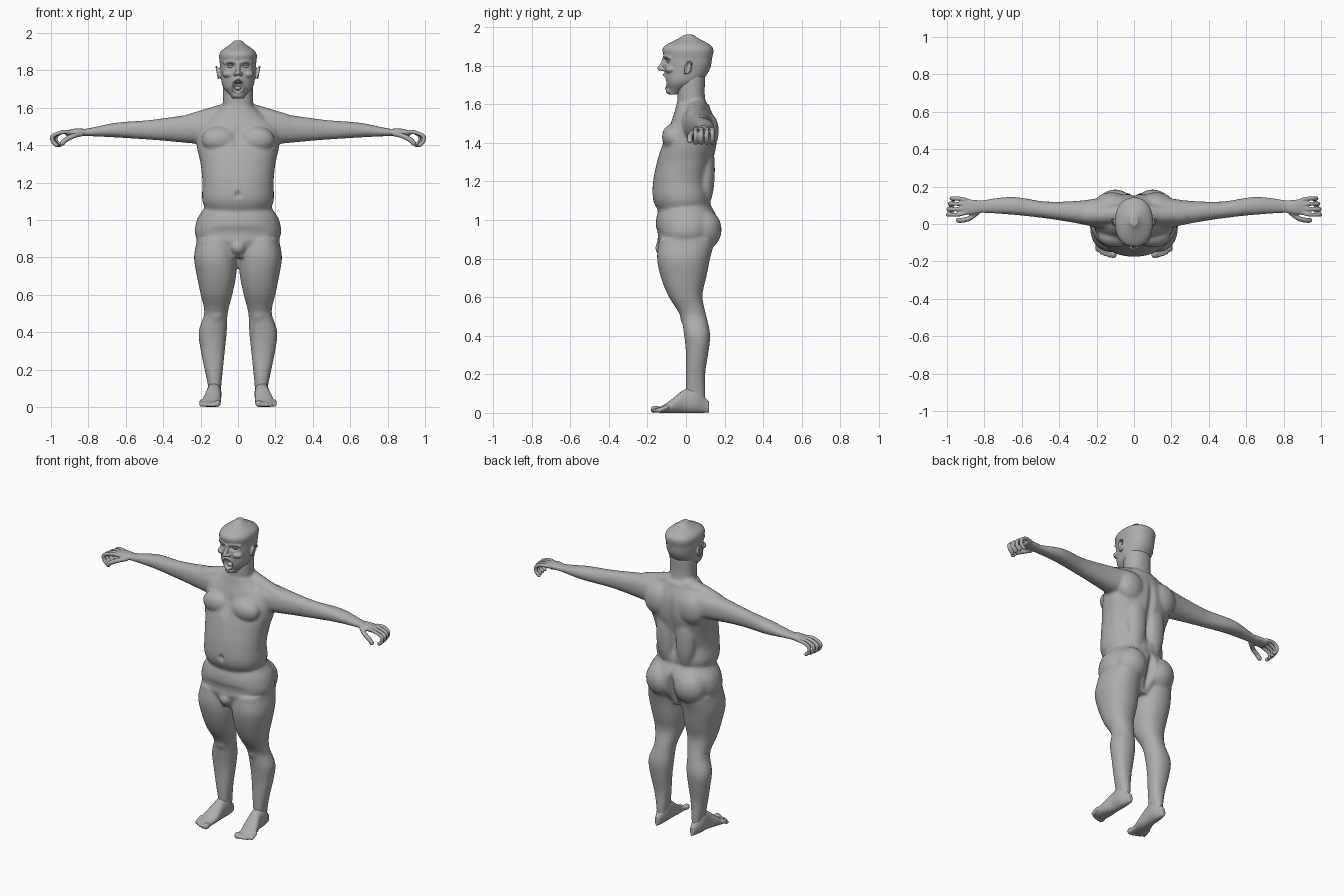
import bpy, bmesh, math
from mathutils import Vector, Matrix

if "Cube" in bpy.data.objects:
    bpy.data.objects.remove(bpy.data.objects["Cube"])

grey = bpy.data.materials.new("plain grey")
grey.use_nodes = True
shade = 0.42
grey.diffuse_color = (shade, shade, shade, 1)
grey.node_tree.nodes["Principled BSDF"].inputs["Base Color"].default_value = grey.diffuse_color

# Unit ball that all rounded parts reuse
bm = bmesh.new()
bmesh.ops.create_icosphere(bm, subdivisions=3, radius=1)
ball = bpy.data.meshes.new("unit_ball")
bm.to_mesh(ball)
bm.free()


def sample(values, t):
    """Smooth curve through evenly spaced numbers or vectors, t from start to end."""
    last = len(values) - 1
    i = min(int(t * last), max(last - 1, 0))
    u = t * last - i
    a, b, c, d = (values[min(max(k, 0), last)] for k in range(i - 1, i + 3))
    bend = (a * 2 - b * 5 + c * 4 - d) + ((b - c) * 3 + d - a) * u
    return b + (c - a + bend * u) * (u / 2)


def loft(bm, axis, start, end, low_a, high_a, low_b, high_b, rings=32, sides=40, squareness=0.9):
    """Skin rounded sections along an axis between profiles of its two cross directions."""
    first, second = [i for i in range(3) if i != axis]
    loops = []
    for n in range(rings + 1):
        t = n / rings
        a0, a1, b0, b1 = (sample(p, t) for p in (low_a, high_a, low_b, high_b))
        loop = []
        for k in range(sides):
            angle = math.tau * k / sides
            c, s = math.cos(angle), math.sin(angle)
            co = Vector()
            co[axis] = start + (end - start) * t
            co[first] = (a0 + a1 + (a1 - a0) * math.copysign(abs(c) ** squareness, c)) / 2
            co[second] = (b0 + b1 + (b1 - b0) * math.copysign(abs(s) ** squareness, s)) / 2
            loop.append(bm.verts.new(co))
        loops.append(loop)
    for lower, upper in zip(loops, loops[1:]):
        for k in range(sides):
            bm.faces.new((lower[k - 1], lower[k], upper[k], upper[k - 1]))
    bm.faces.new(loops[0])
    bm.faces.new(loops[-1])


def upright(bm, bottom, top, half_width, front, back):
    """Symmetric loft along z."""
    loft(bm, 2, bottom, top, [-w for w in half_width], half_width, front, back)


def blob(bm, centre, radii):
    mesh = ball.copy()
    mesh.transform(Matrix.Translation(centre) @ Matrix.Diagonal((*radii, 1)))
    bm.from_mesh(mesh)
    bpy.data.meshes.remove(mesh)


def chain(bm, radius, points, beads=14):
    """Rounded digit or ridge along a smooth path."""
    path = [Vector(p) for p in points]
    for k in range(beads + 1):
        blob(bm, sample(path, k / beads), (radius, radius, radius))


def mirror_all(bm):
    copy = bmesh.ops.duplicate(bm, geom=bm.verts[:] + bm.edges[:] + bm.faces[:])["geom"]
    for item in copy:
        if isinstance(item, bmesh.types.BMVert):
            item.co.x *= -1


def make_object(name, bm):
    bmesh.ops.recalc_face_normals(bm, faces=bm.faces)
    mesh = bpy.data.meshes.new(name)
    bm.to_mesh(mesh)
    bm.free()
    mesh.materials.append(grey)
    mesh.shade_smooth()
    ob = bpy.data.objects.new(name, mesh)
    bpy.context.collection.objects.link(ob)
    return ob


def fuse(ob, voxel, dents=()):
    """Fuse the parts into one skin, press in mirrored dents along y, then soften."""
    remesh = ob.modifiers.new("fuse", "REMESH")
    remesh.mode, remesh.voxel_size = "VOXEL", voxel
    bpy.context.view_layer.update()
    evaluated = ob.evaluated_get(bpy.context.evaluated_depsgraph_get())
    mesh = bpy.data.meshes.new_from_object(evaluated)
    ob.modifiers.clear()
    ob.data = mesh
    for centre, radii, push in dents:
        for v in mesh.vertices:
            point = (abs(v.co.x), v.co.y, v.co.z)
            q = sum(((p - c) / r) ** 2 for p, c, r in zip(point, centre, radii))
            if q < 4:
                v.co.y += push * math.exp(-q * q)
    mesh.materials.clear()
    mesh.materials.append(grey)
    mesh.shade_smooth()
    soften = ob.modifiers.new("soften", "SMOOTH")
    soften.factor, soften.iterations = 0.5, 4


# Left leg from sole to hip, with kneecap
bm = bmesh.new()
loft(bm, 2, .01, .9,
     low_a=[.1, .09, .08, .07, .06, .055, .03, .01, .005, .01],
     high_a=[.15, .16, .18, .2, .21, .18, .2, .22, .235, .22],
     low_b=[0, 0, 0, 0, -.01, -.03, -.09, -.13, -.15, -.14],
     high_b=[.1, .1, .1, .115, .125, .105, .085, .105, .125, .15])
blob(bm, (.115, 0, .5), (.04, .03, .05))

# Left arm
loft(bm, 0, .1, .84,
     low_a=[-.04, 0, .03, .05, .06], high_a=[.15, .125, .12, .145, .125],
     low_b=[1.4, 1.43, 1.45], high_b=[1.58, 1.56, 1.535, 1.52, 1.485])

# Shoulder slope, chest, buttock, shoulder blade and back muscle
chain(bm, .05, [(.05, .06, 1.58), (.15, .05, 1.55), (.25, .05, 1.52)])
blob(bm, (.1, -.065, 1.43), (.095, .06, .07))
blob(bm, (.1, .085, .95), (.105, .1, .11))
blob(bm, (.12, .11, 1.46), (.09, .06, .1))
blob(bm, (.065, .1, 1.26), (.07, .05, .2))
mirror_all(bm)

# Pelvis, belly with chest, neck and groin
upright(bm, .8, 1.1, [.1, .22, .22, .16], [-.12, -.15, -.155, -.13], [.09, .15, .165, .12])
upright(bm, 1, 1.6, [.15, .19, .19, .2, .22, .21, .1],
        [-.12, -.17, -.17, -.15, -.12, -.08, -.05], [.1, .13, .12, .14, .16, .155, .12])
upright(bm, 1.5, 1.75, [.08], [-.045], [.14, .1, .1])
blob(bm, (0, -.11, .855), (.045, .05, .045))

navel = (0, -.18, 1.135), (.012, .05, .016), .02
spine_groove = (0, .16, 1.3), (.02, .08, .2), -.016
buttock_cleft = (0, .17, .92), (.02, .1, .1), -.035
breastbone = (0, -.11, 1.44), (.025, .06, .07), .01
groin_fold = (.05, -.16, .93), (.12, .08, .03), .008
fuse(make_object("body", bm), .009, [navel, spine_groove, buttock_cleft, breastbone, groin_fold])

# Hands: palm, four fingers curling down, thumb hanging in front
bm = bmesh.new()
loft(bm, 0, .81, .92, low_a=[.06, .05, .05], high_a=[.125, .13, .135],
     low_b=[1.45], high_b=[1.487, 1.49, 1.48])
knuckle = 1.47
for i in range(4):
    y = .05 + .029 * i
    reach = .99 - .002 * i * i
    chain(bm, .0115, [(.9, .8 * y + .02, knuckle), (.94, y, knuckle), (reach, y, knuckle - .02),
                      (reach, y, knuckle - .05), (reach - .02, y, knuckle - .07)])
chain(bm, .014, [(.84, .06, 1.46), (.88, .03, 1.45), (.92, .02, 1.43), (.94, .02, 1.41)])
mirror_all(bm)
fuse(make_object("hands", bm), .0045)

# Feet with five toes
bm = bmesh.new()
loft(bm, 1, .12, -.14, low_a=[.11, .09, .09, .09, .1], high_a=[.14, .165, .17, .19, .195],
     low_b=[0], high_b=[.06, .13, .12, .07, .03])
for i in range(5):
    x, radius = .11 + .021 * i, .012
    tip = -.17 + .002 * i * i
    chain(bm, radius, [(x, -.1, .03), (x, tip, radius)])
blob(bm, (.11, -.16, .02), (.018, .024, .018))
mirror_all(bm)
fuse(make_object("feet", bm), .005)

# Left ear with rim, nostril, cheek and brow
bm = bmesh.new()
blob(bm, (.1, .01, 1.787), (.009, .018, .028))
chain(bm, .006, [(.1, -.005, 1.76), (.11, -.005, 1.79), (.115, .01, 1.82),
                 (.115, .03, 1.81), (.105, .01, 1.76)])
blob(bm, (.015, -.122, 1.78), (.011, .014, .009))
blob(bm, (.05, -.08, 1.78), (.034, .03, .02))
chain(bm, .01, [(.02, -.11, 1.846), (.045, -.1, 1.85), (.07, -.08, 1.84)])
mirror_all(bm)

# Skull, nose, chin and a ring of lips
upright(bm, 1.65, 1.96, [.03, .08, .092, .097, .095, .02],
        [-.085, -.105, -.112, -.113, -.115, -.01], [-.04, .07, .12, .135, .135, .04])
chain(bm, .012, [(0, -.11, 1.84), (0, -.12, 1.81), (0, -.138, 1.785)])
blob(bm, (0, -.085, 1.67), (.03, .02, .02))
mouth_height = 1.718
for k in range(36):
    c, s = math.cos(math.tau * k / 36), math.sin(math.tau * k / 36)
    blob(bm, (.03 * c, -.11 + .013 * c * c - .006 * s, mouth_height + .033 * s), (.008, .008, .008))

open_mouth = (0, -.11, mouth_height), (.024, .06, .026), .05
eye_socket = (.04, -.11, 1.824), (.024, .04, .013), .016
fuse(make_object("head", bm), .0045, [open_mouth, eye_socket])

# Eyes with upper lids
bm = bmesh.new()
blob(bm, (.04, -.083, 1.823), (.018, .017, .012))
blob(bm, (.04, -.082, 1.83), (.02, .02, .008))
mirror_all(bm)
make_object("eyes", bm)

# Tongue and upper teeth
for name, height, thickness in (("tongue", 1.705, .012), ("upper_teeth", 1.738, .007)):
    bm = bmesh.new()
    blob(bm, (0, -.075, height), (.02, .025, thickness))
    make_object(name, bm)
bpy.data.meshes.remove(ball)
